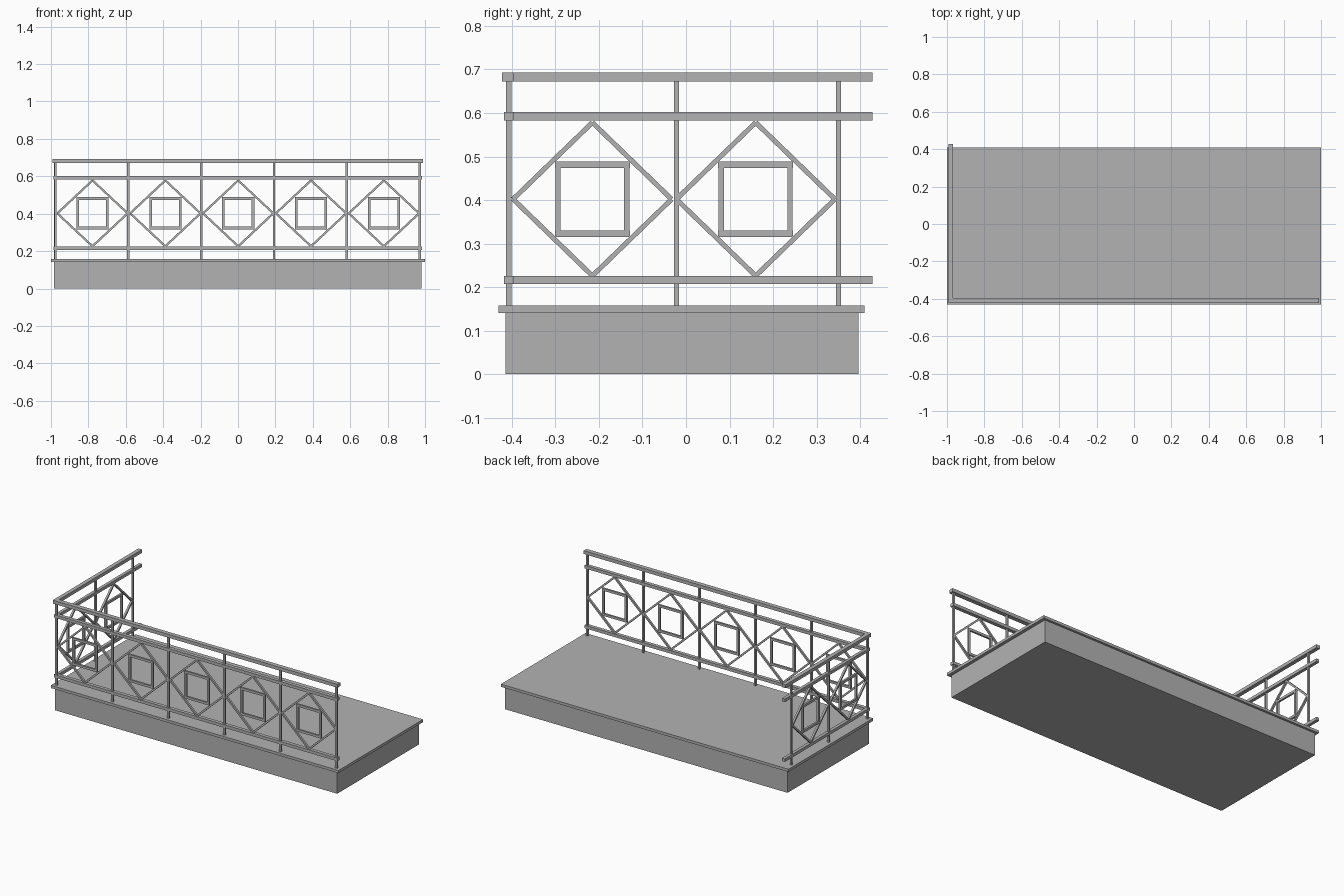
import bpy
import math
from mathutils import Vector

if "Cube" in bpy.data.objects:
    bpy.data.objects.remove(bpy.data.objects["Cube"], do_unlink=True)

grey = bpy.data.materials.new("plain_grey")
grey.use_nodes = True
grey.diffuse_color = (0.45, 0.45, 0.45, 1)
grey.node_tree.nodes["Principled BSDF"].inputs["Base Color"].default_value = (0.45, 0.45, 0.45, 1)


def box(name, low, high):
    """Axis-aligned box between two corners."""
    low, high = Vector(low), Vector(high)
    bpy.ops.mesh.primitive_cube_add(size=1, location=(low + high) / 2)
    obj = bpy.context.object
    obj.name = name
    obj.scale = high - low
    obj.data.materials.append(grey)
    return obj


def bar(name, start, end, width, depth):
    """Square bar between two points of an upright panel."""
    start, end = Vector(start), Vector(end)
    run = end - start
    bpy.ops.mesh.primitive_cube_add(size=1, location=(start + end) / 2)
    obj = bpy.context.object
    obj.name = name
    along_y = abs(run.y) > abs(run.x) or (abs(run.x) < 1e-6 and start.x == SIDE_X)
    if along_y:
        obj.rotation_euler.x = math.atan2(run.z, run.y)
        obj.scale = (depth, run.length, width)
    else:
        obj.rotation_euler.y = -math.atan2(run.z, run.x)
        obj.scale = (run.length, depth, width)
    obj.data.materials.append(grey)


SIDE_X, FRONT_Y = -0.977, -0.407
MID_Z, POST = 0.402, 0.012

# Balcony floor: base block and overhanging slab
box("base", (-0.984, -0.414, 0), (0.98, 0.396, 0.142))
box("floor_slab", (-1, -0.43, 0.141), (1, 0.41, 0.158))

# Horizontal rails on the front and the right side
for name, z0, z1, out in (("top", 0.672, 0.693, 0.423),
                          ("middle", 0.583, 0.602, 0.418),
                          ("lower", 0.207, 0.226, 0.418)):
    extra = out - 0.418
    box("front_" + name + "_rail", (-0.987 - extra, -out, z0), (0.983 + extra, -0.395, z1))
    box("side_" + name + "_rail", (-0.987 - extra, -out, z0), (-0.967, 0.428, z1))


def ornament(name, place, half):
    """Diamond with a square inside; place(u, z) gives a panel point."""
    tips = [place(-half, MID_Z), place(0, MID_Z + 0.176),
            place(half, MID_Z), place(0, MID_Z - 0.176)]
    for i in range(4):
        bar(name + "_diamond_bar", tips[i], tips[(i + 1) % 4], 0.011, 0.012)
    s, e = 0.079, 0.086
    for k in (-1, 1):
        bar(name + "_square_flat", place(-e, MID_Z + k * s), place(e, MID_Z + k * s), 0.015, 0.012)
        bar(name + "_square_upright", place(k * s, MID_Z - e), place(k * s, MID_Z + e), 0.014, 0.012)


def post(name, x, y):
    h = POST / 2
    box(name, (x - h, y - h, 0.157), (x + h, y + h, 0.673))


# Front panel: posts and five ornaments
for i in range(6):
    post("front_post", -0.976 + i * 0.3895, FRONT_Y)
for i in range(5):
    cx = -0.778 + i * 0.3895
    ornament("front", lambda u, z: (cx + u, FRONT_Y, z), 0.188)

# Right side panel: posts and two ornaments
for y in (-0.022, 0.35):
    post("side_post", SIDE_X, y)
for cy in (-0.215, 0.16):
    ornament("side", lambda u, z: (SIDE_X, cy + u, z), 0.182)
